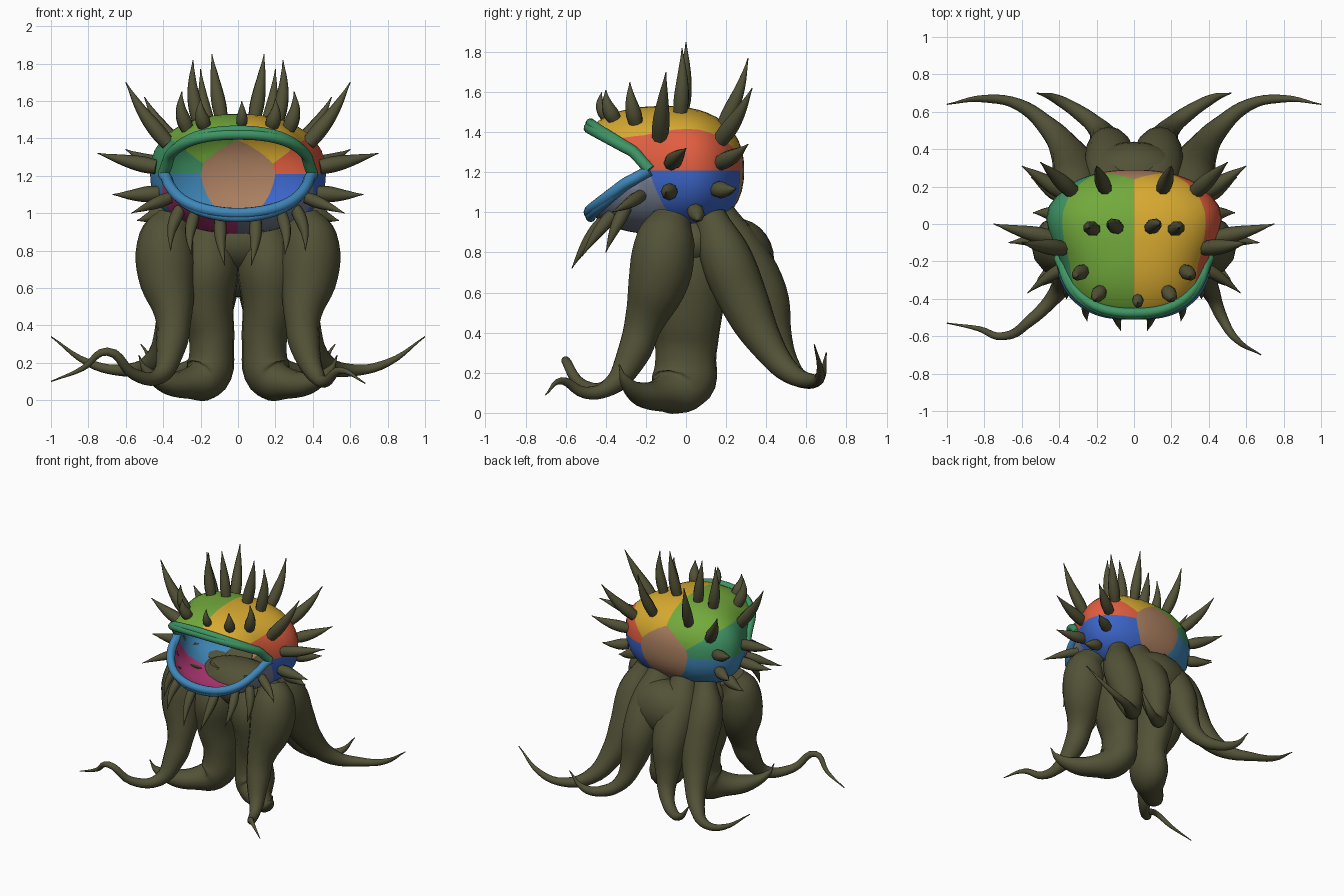
import bpy
import bmesh
from math import sin, cos, pi
from itertools import combinations
from mathutils import Vector

cube = bpy.data.objects.get("Cube")
if cube:
    bpy.data.objects.remove(cube, do_unlink=True)

COLOURS = {
    "olive": (0.085, 0.083, 0.038),
    "yellow": (0.68, 0.40, 0.03),
    "green": (0.17, 0.40, 0.045),
    "red": (0.74, 0.11, 0.05),
    "teal": (0.05, 0.30, 0.13),
    "blue": (0.045, 0.13, 0.58),
    "sky_blue": (0.05, 0.24, 0.48),
    "brown": (0.40, 0.21, 0.115),
    "magenta": (0.50, 0.045, 0.2),
    "grey": (0.18, 0.21, 0.28),
}


def make_material(name, rgb):
    mat = bpy.data.materials.new(name)
    mat.use_nodes = True
    mat.diffuse_color = (*rgb, 1)
    mat.node_tree.nodes["Principled BSDF"].inputs["Base Color"].default_value = (*rgb, 1)
    return mat


MATS = {name: make_material(name, rgb) for name, rgb in COLOURS.items()}


def add_object(name, mesh, *colours):
    for colour in colours:
        mesh.materials.append(MATS[colour])
    mesh.shade_smooth()
    obj = bpy.data.objects.new(name, mesh)
    bpy.context.scene.collection.objects.link(obj)
    return obj


def tubes(name, paths, colour, sides=4, steps=5):
    """Tapered tubes through points of (x, y, z, radius), joined in one mesh."""
    curve = bpy.data.curves.new(name, "CURVE")
    curve.dimensions = "3D"
    curve.bevel_depth = 1
    curve.bevel_resolution = sides
    curve.resolution_u = steps
    curve.use_fill_caps = True
    for path in paths:
        spline = curve.splines.new("BEZIER")
        spline.radius_interpolation = "CARDINAL"
        spline.bezier_points.add(len(path) - 1)
        for point, (x, y, z, r) in zip(spline.bezier_points, path):
            point.co = (x, y, z)
            point.radius = r
            point.handle_left_type = point.handle_right_type = "AUTO"
    helper = bpy.data.objects.new(name + "_path", curve)
    bpy.context.scene.collection.objects.link(helper)
    graph = bpy.context.evaluated_depsgraph_get()
    mesh = bpy.data.meshes.new_from_object(helper.evaluated_get(graph))
    bpy.data.objects.remove(helper, do_unlink=True)
    mesh.materials.clear()
    return add_object(name, mesh, colour)


def mirror(path):
    return [(-x, *rest) for x, *rest in path]


# Head form: a rounded-box ellipsoid, narrower towards the mouth
CENTRE = Vector((0, -0.11, 1.21))
FRONT, BACK, HEIGHT, POWER = 0.45, 0.4, 0.32, 2.4


def in_head(p):
    width = min(max(0.475 + 0.4 * p.y, 0.39), 0.5)
    q = p - CENTRE
    ratios = (q.x / width, q.y / (FRONT if q.y < 0 else BACK), q.z / HEIGHT)
    return sum(abs(r) ** POWER for r in ratios) < 1


def on_head(origin, direction):
    """Point where a ray from inside leaves the head."""
    low, high = 0.0, 2.0
    for _ in range(30):
        mid = (low + high) / 2
        if in_head(origin + direction.normalized() * mid):
            low = mid
        else:
            high = mid
    return origin + direction.normalized() * low


# Head shell, cut along the borders of the colour patches
SEEDS = {
    "yellow": (0.33, 0.05, 1.55), "green": (-0.33, 0.05, 1.55),
    "red": (0.5, 0.05, 1.33), "teal": (-0.5, 0.05, 1.33),
    "blue": (0.5, 0.05, 1.09), "sky_blue": (-0.5, 0.05, 1.09),
    "grey": (0.4, -0.3, 0.95), "magenta": (-0.4, -0.3, 0.95),
    "brown": (0, 0.6, 1.2),
}
SEEDS = {name: Vector(co) for name, co in SEEDS.items()}
names = list(SEEDS)


def owner(p):
    return min(names, key=lambda name: (SEEDS[name] - p).length)


bm = bmesh.new()
bmesh.ops.create_uvsphere(bm, u_segments=44, v_segments=24, radius=0.4)
for v in bm.verts:
    v.co = on_head(CENTRE, v.co)


def slice_shell(faces, point, normal):
    edges = {e for f in faces for e in f.edges}
    verts = {v for f in faces for v in f.verts}
    bmesh.ops.bisect_plane(bm, geom=[*verts, *edges, *faces], dist=0.0005,
                           plane_co=point, plane_no=normal)


for a, b in combinations(names, 2):
    border = [f for f in bm.faces if {a, b} <= {owner(v.co) for v in f.verts}]
    if border:
        slice_shell(border, (SEEDS[a] + SEEDS[b]) / 2,
                    (SEEDS[b] - SEEDS[a]).normalized())

# Mouth opening: jaw edges bend once between the hinge and the front
HINGE = Vector((0, -0.18, 1.21))
BENDS = {"upper": ((-0.18, 1.21), (-0.26, 1.3), (-0.5, 1.43)),
         "lower": ((-0.18, 1.21), (-0.31, 1.14), (-0.5, 0.995))}


def jaw_z(jaw, y):
    (y0, z0), (y1, z1), (y2, z2) = BENDS[jaw]
    if y > y1:
        return z0 + (z1 - z0) * (y - y0) / (y1 - y0)
    return z1 + (z2 - z1) * (y - y1) / (y2 - y1)


for bends in BENDS.values():
    for (ya, za), (yb, zb) in zip(bends, bends[1:]):
        near = [f for f in bm.faces
                if yb - 0.03 < f.calc_center_median().y < ya + 0.03 or yb == -0.5
                and f.calc_center_median().y < ya]
        slice_shell(near, Vector((0, ya, za)), Vector((0, zb - za, ya - yb)).normalized())


def in_mouth(face):
    p = face.calc_center_median()
    return p.y < HINGE.y and jaw_z("lower", p.y) < p.z < jaw_z("upper", p.y)


bmesh.ops.delete(bm, geom=[f for f in bm.faces if in_mouth(f)], context="FACES")
for face in bm.faces:
    face.material_index = names.index(owner(face.calc_center_median()))
mesh = bpy.data.meshes.new("head_shell")
bm.to_mesh(mesh)
bm.free()
shell = add_object("head_shell", mesh, *names)
thick = shell.modifiers.new("wall", "SOLIDIFY")
thick.thickness = 0.01

# Lips: two rolled ridges along each jaw edge
for jaw, colour, side in (("upper", "teal", 1), ("lower", "sky_blue", -1)):
    ridges = []
    for shift, radius in ((0.0, 0.029), (0.026, 0.026)):
        path = []
        for i in range(29):
            t = pi * i / 28
            p = HINGE
            for _ in range(10):
                start = Vector((0, HINGE.y, jaw_z(jaw, p.y)))
                p = on_head(start, Vector((cos(t), -sin(t), 0)))
            p.z += side * shift * sin(t)
            p += (CENTRE - p).normalized() * shift * 0.3
            path.append((*p, radius))
        ridges.append(path)
    tubes(jaw + "_lip", ridges, colour, steps=2)


# Body core joining the legs, and the web behind it
def ellipsoid(name, centre, radii):
    bm = bmesh.new()
    bmesh.ops.create_uvsphere(bm, u_segments=24, v_segments=14, radius=1)
    for v in bm.verts:
        v.co = v.co * Vector(radii) + Vector(centre)
    mesh = bpy.data.meshes.new(name)
    bm.to_mesh(mesh)
    bm.free()
    add_object(name, mesh, "olive")


ellipsoid("body_core", (0, 0.04, 0.85), (0.35, 0.2, 0.17))
ellipsoid("rear_web", (0, 0.25, 0.76), (0.27, 0.19, 0.21))

# Legs and tentacles
middle_leg = [(.14, .02, .97, .09), (.16, 0, .75, .165), (.165, 0, .5, .145),
              (.14, 0, .3, .12), (.17, -.02, .13, .125), (.26, -.09, .09, .085),
              (.4, -.18, .1, .055), (.5, -.24, .17, .02), (.53, -.26, .24, .003)]
back_leg = [(.25, .12, .98, .08), (.3, .19, .8, .125), (.31, .28, .58, .125),
            (.36, .39, .36, .09), (.46, .52, .2, .055), (.62, .64, .16, .032),
            (.8, .67, .2, .02), (1, .64, .34, .003)]
rear_leg = [(.1, .15, .98, .1), (.12, .25, .8, .14), (.13, .38, .58, .13),
            (.15, .44, .38, .09), (.2, .52, .22, .055), (.3, .6, .16, .04),
            (.42, .67, .18, .025), (.52, .7, .3, .003)]
front_leg = [(.34, -.07, .97, .1), (.38, -.1, .87, .148), (.38, -.135, .67, .155),
             (.345, -.21, .45, .1), (.36, -.27, .28, .08), (.42, -.38, .13, .045)]
left_tip = [(.47, -.5, .1, .03), (.55, -.62, .16, .018), (.68, -.7, .09, .003)]
right_tip = [(.56, -.52, .14, .03), (.7, -.6, .26, .022),
             (.83, -.56, .17, .014), (1, -.53, .1, .003)]
for name, path in (("back_tentacles", back_leg), ("rear_tentacles", rear_leg)):
    tubes(name, [path, mirror(path)], "olive", sides=5)
tubes("front_tentacles", [front_leg + left_tip, mirror(front_leg + right_tip)],
      "olive", sides=5)
# The middle legs are deeper than wide
legs = tubes("middle_legs", [middle_leg, mirror(middle_leg)], "olive", sides=5)
for v in legs.data.vertices:
    v.co.y *= 1.28


# Spines and claws: base point, then tip
def spine(base, tip, width):
    base, tip = Vector(base), Vector(tip)
    base = on_head(CENTRE, base - CENTRE)
    axis = tip - base
    out = (base - CENTRE).normalized()
    bow = (out - axis * out.dot(axis) / axis.length_squared) * 0.03
    stages = ((-0.03, 0.9), (0.2, 1), (0.5, 0.75), (0.75, 0.4), (1, 0.06))
    return [(*(base + axis * t + bow * sin(pi * max(t, 0))), width * w)
            for t, w in stages]


CROWN = [((.21, -.03, 1.5), (.24, -.02, 1.82)), ((.09, -.02, 1.52), (.14, 0, 1.85)),
         ((.16, .2, 1.45), (.2, .31, 1.77)), ((.29, -.26, 1.47), (.3, -.28, 1.65)),
         ((.18, -.36, 1.47), (.2, -.4, 1.61))]
FLANK = [((.36, .2, 1.38), (.5, .33, 1.62)), ((.4, .18, 1.25), (.6, .31, 1.34)),
         ((.42, .17, 1.11), (.55, .25, 1.12)), ((.4, -.13, 1.39), (.6, -.1, 1.7)),
         ((.46, -.07, 1.25), (.75, 0, 1.32)), ((.46, -.08, 1.1), (.67, -.1, 1.1)),
         ((.41, .05, 1), (.54, .06, .96))]
CHIN = [((.4, -.24, 1.07), (.57, -.37, 1)), ((.34, -.32, 1), (.36, -.4, .8)),
        ((.26, -.4, .96), (.25, -.52, .78)), ((.1, -.43, .94), (.07, -.57, .72))]
for name, spots, width in (("crown_spines", CROWN, 0.04),
                           ("flank_spines", FLANK, 0.043),
                           ("chin_claws", CHIN, 0.034)):
    paths = [spine(base, tip, width) for base, tip in spots]
    tubes(name, paths + [mirror(p) for p in paths], "olive", sides=2, steps=3)
tubes("brow_spine", [spine((.02, -.4, 1.48), (.02, -.42, 1.6), 0.03)], "olive",
      sides=2, steps=3)
